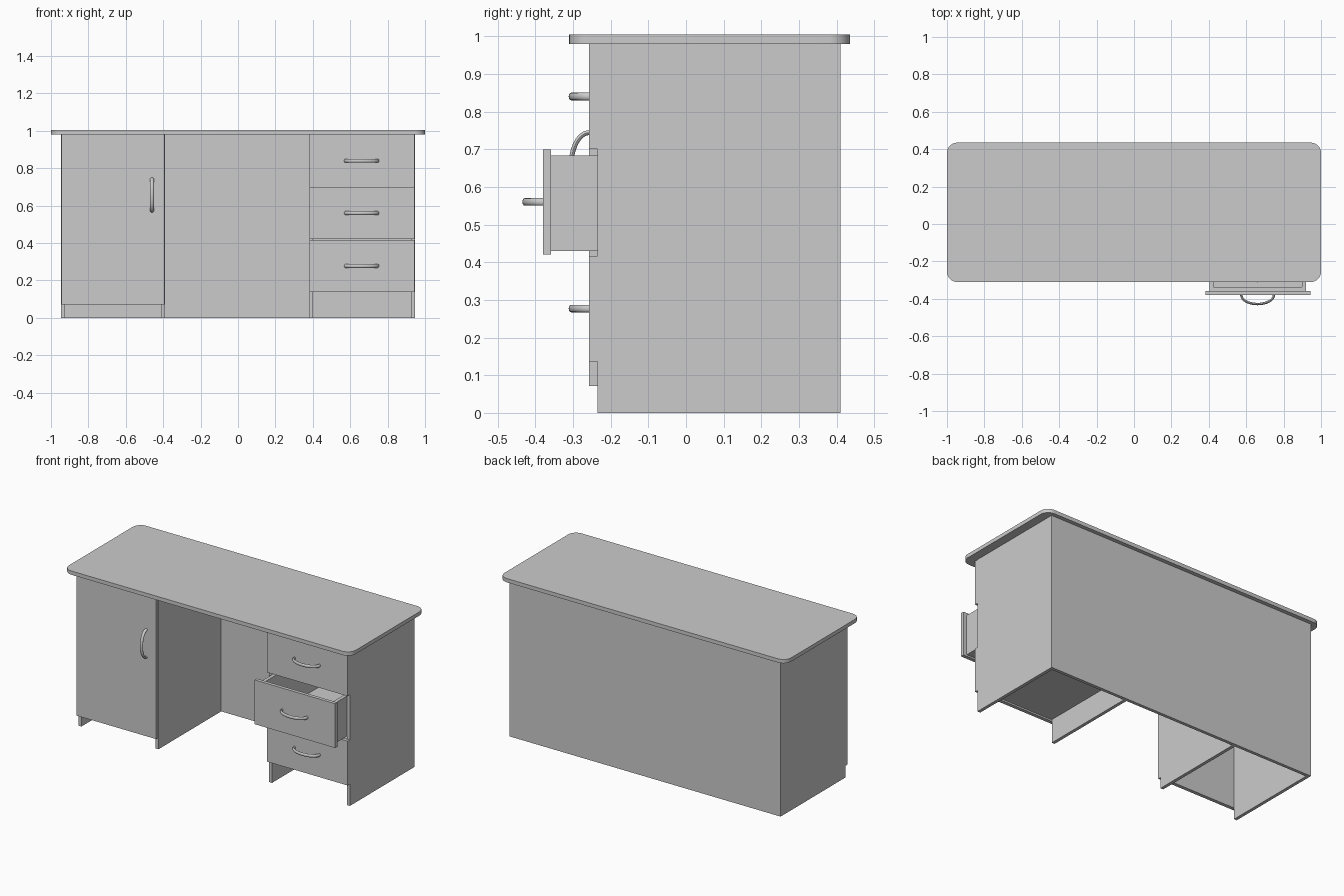
import bpy, bmesh, math
from mathutils import Vector

if "Cube" in bpy.data.objects:
    bpy.data.objects.remove(bpy.data.objects["Cube"])


def finish(name, bm, smooth=False):
    bmesh.ops.recalc_face_normals(bm, faces=bm.faces)
    me = bpy.data.meshes.new(name)
    bm.to_mesh(me)
    bm.free()
    ob = bpy.data.objects.new(name, me)
    bpy.context.collection.objects.link(ob)
    if smooth:
        bpy.ops.object.select_all(action='DESELECT')
        ob.select_set(True)
        bpy.context.view_layer.objects.active = ob
        bpy.ops.object.shade_smooth_by_angle(angle=math.radians(35))
    return ob


def add_box(bm, x0, x1, y0, y1, z0, z1):
    vs = bmesh.ops.create_cube(bm, size=1)['verts']
    for v in vs:
        v.co = Vector(((x0 + x1) / 2 + v.co.x * (x1 - x0),
                       (y0 + y1) / 2 + v.co.y * (y1 - y0),
                       (z0 + z1) / 2 + v.co.z * (z1 - z0)))


def box(name, *dims):
    bm = bmesh.new()
    add_box(bm, *dims)
    return finish(name, bm)


def handle(name, x, y, z, vertical=False, half=0.087, depth=0.048, n=24, sides=12):
    """Bow handle: flattened oval section swept along a half ellipse."""
    along = Vector((0, 0, 1)) if vertical else Vector((1, 0, 0))
    wide = Vector((1, 0, 0)) if vertical else Vector((0, 0, 1))
    out = Vector((0, -1, 0))
    bm = bmesh.new()
    rings = []
    for i in range(n + 1):
        t = math.pi * i / n
        p = Vector((x, y, z)) + along * half * math.cos(t) + out * depth * math.sin(t)
        normal = (along * math.cos(t) / half + out * math.sin(t) / depth).normalized()
        rings.append([bm.verts.new(p + normal * 0.0065 * math.cos(a) + wide * 0.01 * math.sin(a))
                      for a in (2 * math.pi * k / sides for k in range(sides))])
    for a, b in zip(rings, rings[1:]):
        for k in range(sides):
            m = (k + 1) % sides
            bm.faces.new((a[k], a[m], b[m], b[k]))
    bm.faces.new(rings[0])
    bm.faces.new(rings[-1])
    finish(name, bm, True)


# Table top with rounded corners
bm = bmesh.new()
R, loop = 0.055, []
for cx, cy, start in ((1, 0.435, 0), (-1, 0.435, 90), (-1, -0.31, 180), (1, -0.31, 270)):
    ox = cx - math.copysign(R, cx)
    oy = cy - math.copysign(R, cy)
    for i in range(11):
        a = math.radians(start + 9 * i)
        loop.append(bm.verts.new((ox + R * math.cos(a), oy + R * math.sin(a), 0.98)))
face = bm.faces.new(loop)
ext = bmesh.ops.extrude_face_region(bm, geom=[face])['geom']
bmesh.ops.translate(bm, vec=(0, 0, 0.024),
                    verts=[g for g in ext if isinstance(g, bmesh.types.BMVert)])
# keep the underside closed
if not any(all(v.co.z < 0.99 for v in f.verts) for f in bm.faces):
    bm.faces.new(loop)
finish("table_top", bm, True)

# Carcass: full-width back and four upright panels
FRONT, BACK, T = -0.235, 0.39, 0.02
box("back_panel", -0.947, 0.945, BACK, 0.41, 0, 0.98)
for name, x in (("left_outer_panel", -0.947), ("left_inner_panel", -0.41),
                ("right_inner_panel", 0.382), ("right_outer_panel", 0.925)):
    box(name, x, x + T, FRONT, BACK, 0, 0.98)

# Left cupboard door
box("door", -0.945, -0.392, -0.257, FRONT, 0.072, 0.979)
handle("door_handle", -0.46, -0.257, 0.657, vertical=True)

# Drawers: front plate, open-topped tray and handle; the middle one is pulled out
X0, X1, W = 0.404, 0.92, 0.022
for name, z, pull in (("bottom", 0.137, 0), ("middle", 0.42, 0.123), ("top", 0.70, 0)):
    f = FRONT - pull
    b = 0.36 - pull
    lo, hi = z + 0.01, z + 0.264
    box(name + "_drawer_front", 0.382, 0.944, f - 0.022, f, z, z + 0.279)
    bm = bmesh.new()
    add_box(bm, X0, X1, f, f + W, lo, hi)
    add_box(bm, X0, X1, b - W, b, lo, hi)
    add_box(bm, X0, X0 + W, f + W, b - W, lo, hi)
    add_box(bm, X1 - W, X1, f + W, b - W, lo, hi)
    add_box(bm, X0 + W, X1 - W, f + W, b - W, lo, lo + 0.015)
    finish(name + "_drawer_tray", bm)
    handle(name + "_drawer_handle", 0.661, f - 0.022, z + 0.14)
